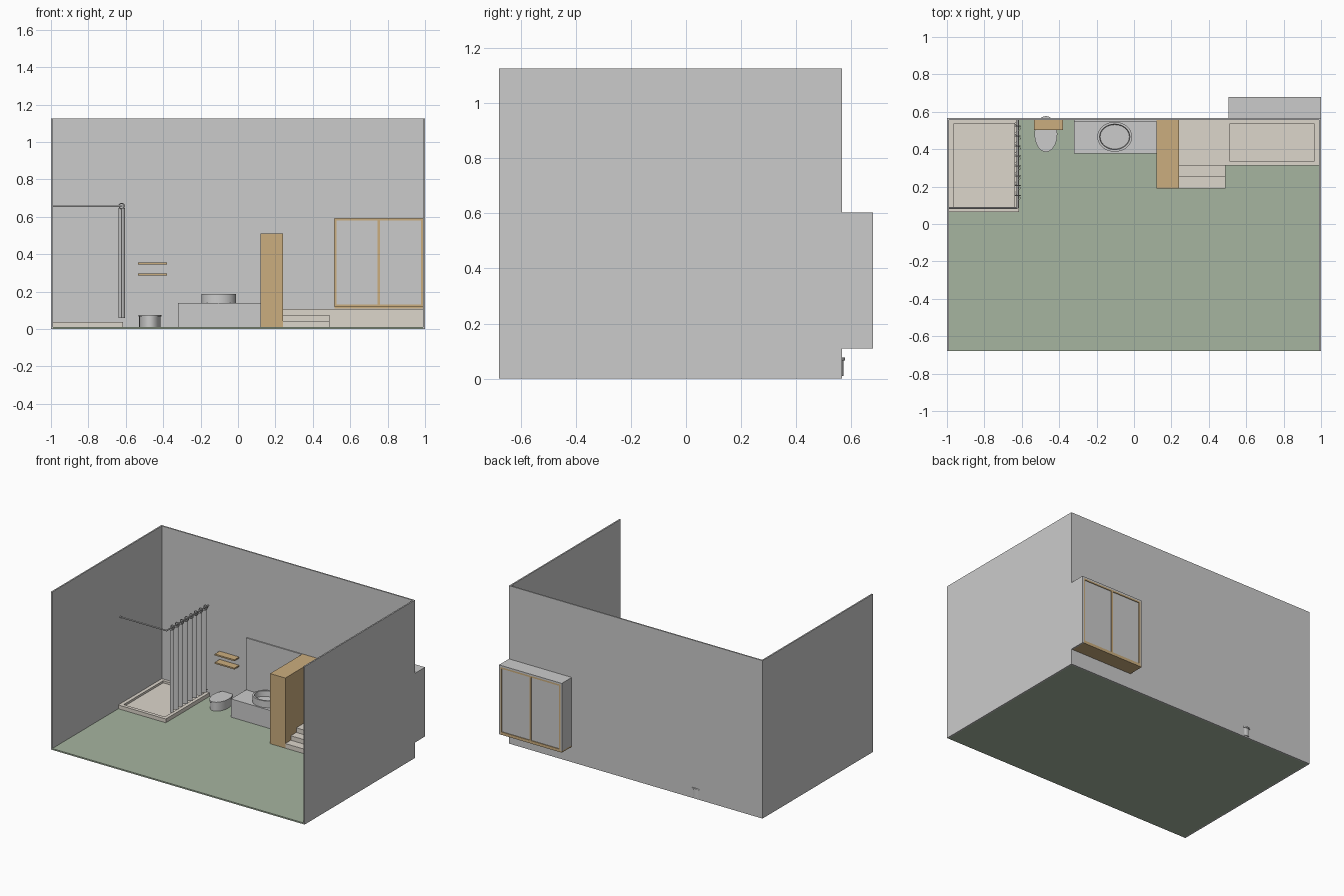
import bpy, bmesh, math
from mathutils import Vector

if "Cube" in bpy.data.objects:
    bpy.data.objects.remove(bpy.data.objects["Cube"])


def material(name, rgb):
    m = bpy.data.materials.new(name)
    m.diffuse_color = (*rgb, 1)
    m.use_nodes = True
    m.node_tree.nodes["Principled BSDF"].inputs["Base Color"].default_value = m.diffuse_color
    return m


GREEN = material("floor_green", (0.38, 0.46, 0.35))
WOOD = material("wood", (0.60, 0.42, 0.21))
STONE = material("stone", (0.72, 0.67, 0.60))


def loft(name, loops, mat=None, smooth=False):
    """Skin a stack of equal-length loops and cap both ends."""
    bm = bmesh.new()
    rings = [[bm.verts.new(p) for p in loop] for loop in loops]
    n = len(rings[0])
    for a, b in zip(rings, rings[1:]):
        for i in range(n):
            j = (i + 1) % n
            bm.faces.new((a[i], a[j], b[j], b[i]))
    bm.faces.new(rings[0][::-1])
    bm.faces.new(rings[-1])
    bmesh.ops.recalc_face_normals(bm, faces=bm.faces)
    me = bpy.data.meshes.new(name)
    bm.to_mesh(me)
    bm.free()
    ob = bpy.data.objects.new(name, me)
    bpy.context.collection.objects.link(ob)
    if mat:
        me.materials.append(mat)
    if smooth:
        bpy.ops.object.select_all(action='DESELECT')
        ob.select_set(True)
        bpy.context.view_layer.objects.active = ob
        bpy.ops.object.shade_smooth_by_angle(angle=math.radians(35))
    return ob


def rect(x0, x1, y0, y1, z):
    return [(x0, y0, z), (x1, y0, z), (x1, y1, z), (x0, y1, z)]


def ellipse(cx, cy, rx, ry, z, n=32):
    return [(cx + rx * math.cos(2 * math.pi * i / n),
             cy + ry * math.sin(2 * math.pi * i / n), z) for i in range(n)]


def box(name, x0, x1, y0, y1, z0, z1, mat=None):
    return loft(name, [rect(x0, x1, y0, y1, z0), rect(x0, x1, y0, y1, z1)], mat)


def tray(name, outer, inner, z0, z1, depth_z, mat):
    """Solid block with a rectangular recess in its top."""
    return loft(name, [rect(*outer, z0), rect(*outer, z1),
                       rect(*inner, z1), rect(*inner, depth_z)], mat)


def rod(name, a, b, r=0.005):
    a, b = Vector(a), Vector(b)
    bpy.ops.mesh.primitive_cylinder_add(vertices=12, radius=r, depth=(b - a).length,
                                        location=(a + b) / 2)
    ob = bpy.context.object
    ob.name = name
    ob.rotation_euler = (b - a).to_track_quat('Z', 'Y').to_euler()
    bpy.ops.object.shade_smooth_by_angle()


FRONT, BACK, BAY, TOP = -0.678, 0.566, 0.678, 1.126
Z0, Z1 = 0.11, 0.604          # bay height range
F = 0.01                      # floor top and wall thickness

# Room shell: floor, side walls, back wall notched for the bay
box("floor", -1 + F, 1 - F, FRONT, BACK - F, 0, F, GREEN)
box("left_wall", -1, -1 + F, FRONT, BACK, 0, TOP)
side = [(FRONT, 0), (BACK, 0), (BACK, Z0), (BAY, Z0), (BAY, Z1), (BACK, Z1),
        (BACK, TOP), (FRONT, TOP)]
loft("right_wall", [[(x, y, z) for y, z in side] for x in (1 - F, 1)])
notch = [(-1 + F, 0), (1 - F, 0), (1 - F, Z0), (0.515, Z0), (0.515, 0.592),
         (1 - F, 0.592), (1 - F, TOP), (-1 + F, TOP)]
loft("back_wall", [[(x, y, z) for x, z in notch] for y in (BACK - F, BACK)])

# Window bay: sill, roof, cheek, frame and panes
box("bay_sill", 0.505, 1 - F, BACK - F, BAY, Z0, 0.12, WOOD)
box("bay_roof", 0.505, 1 - F, BACK, BAY, 0.592, Z1)
box("bay_cheek", 0.505, 0.515, BACK, BAY, 0.12, 0.592)
for i, x in enumerate((0.515, 0.747, 0.979)):
    box(f"window_post_{i}", x, x + 0.011, BAY - 0.014, BAY, 0.12, 0.592, WOOD)
for i in range(2):
    x = 0.526 + 0.232 * i
    for part, z in (("lower", 0.12), ("upper", 0.581)):
        box(f"window_{part}_rail_{i}", x, x + 0.221, BAY - 0.014, BAY, z, z + 0.011, WOOD)
    box(f"window_pane_{i}", x, x + 0.221, BAY - 0.009, BAY - 0.005, 0.131, 0.581)

# Shower tray
tray("shower_tray", (-0.99, -0.615, 0.065, 0.556), (-0.965, -0.64, 0.09, 0.535),
     F, 0.037, 0.022, STONE)

# Curtain rails with rings
RX, RY, RZ = -0.622, 0.085, 0.658
rod("front_rail", (-0.99, RY, RZ), (RX, RY, RZ))
rod("side_rail", (RX, RY, RZ), (RX, 0.556, RZ))
WAVES, Y0, Y1 = 8, 0.125, 0.55
for i in range(WAVES):
    y = Y0 + (i + 0.5) * (Y1 - Y0) / WAVES
    bpy.ops.mesh.primitive_torus_add(location=(RX, y, RZ), rotation=(math.pi / 2, 0, 0),
                                     major_radius=0.014, minor_radius=0.003,
                                     major_segments=16, minor_segments=6)
    bpy.context.object.name = f"curtain_ring_{i}"
    bpy.ops.object.shade_smooth_by_angle()

# Pleated curtain
N, T = WAVES * 8, 0.003
path = [(RX + 0.016 * math.sin(2 * math.pi * WAVES * i / N), Y0 + (Y1 - Y0) * i / N)
        for i in range(N + 1)]
outline = [(x + T / 2, y) for x, y in path] + [(x - T / 2, y) for x, y in reversed(path)]
loft("curtain", [[(x, y, z) for x, y in outline] for z in (0.06, 0.648)], smooth=True)

# Toilet: bowl base and lid
TX, TY = -0.471, 0.481
loft("toilet_bowl", [ellipse(TX, TY, 0.057, 0.091, F), ellipse(TX, TY, 0.057, 0.091, 0.066)],
     smooth=True)
loft("toilet_lid", [ellipse(TX, TY, 0.061, 0.096, 0.066), ellipse(TX, TY, 0.061, 0.096, 0.076)],
     smooth=True)

# Wall shelves
for i, z in enumerate((0.286, 0.345)):
    box(f"wall_shelf_{i}", -0.535, -0.38, 0.502, 0.556, z, z + 0.01, WOOD)

# Vanity, mirror and oval basin
box("vanity", -0.32, 0.12, 0.378, 0.556, F, 0.14)
box("mirror", -0.32, 0.12, 0.548, 0.556, 0.14, 0.51)
BX, BY = -0.103, 0.466
loft("basin", [ellipse(BX, BY, 0.093, 0.08, 0.14), ellipse(BX, BY, 0.093, 0.08, 0.188),
               ellipse(BX, BY, 0.081, 0.068, 0.188), ellipse(BX, BY, 0.078, 0.065, 0.15)],
     smooth=True)

# Tall cupboard dividing the vanity from the bath
box("tall_cupboard", 0.12, 0.24, 0.19, 0.556, F, 0.51, WOOD)

# Raised bath with steps
tray("bath", (0.24, 0.99, 0.314, 0.556), (0.51, 0.965, 0.338, 0.535), F, 0.108, 0.025, STONE)
for i, (y0, y1, z) in enumerate(((0.19, 0.252, 0.043), (0.252, 0.314, 0.075))):
    box(f"bath_step_{i}", 0.24, 0.49, y0, y1, F, z, STONE)
